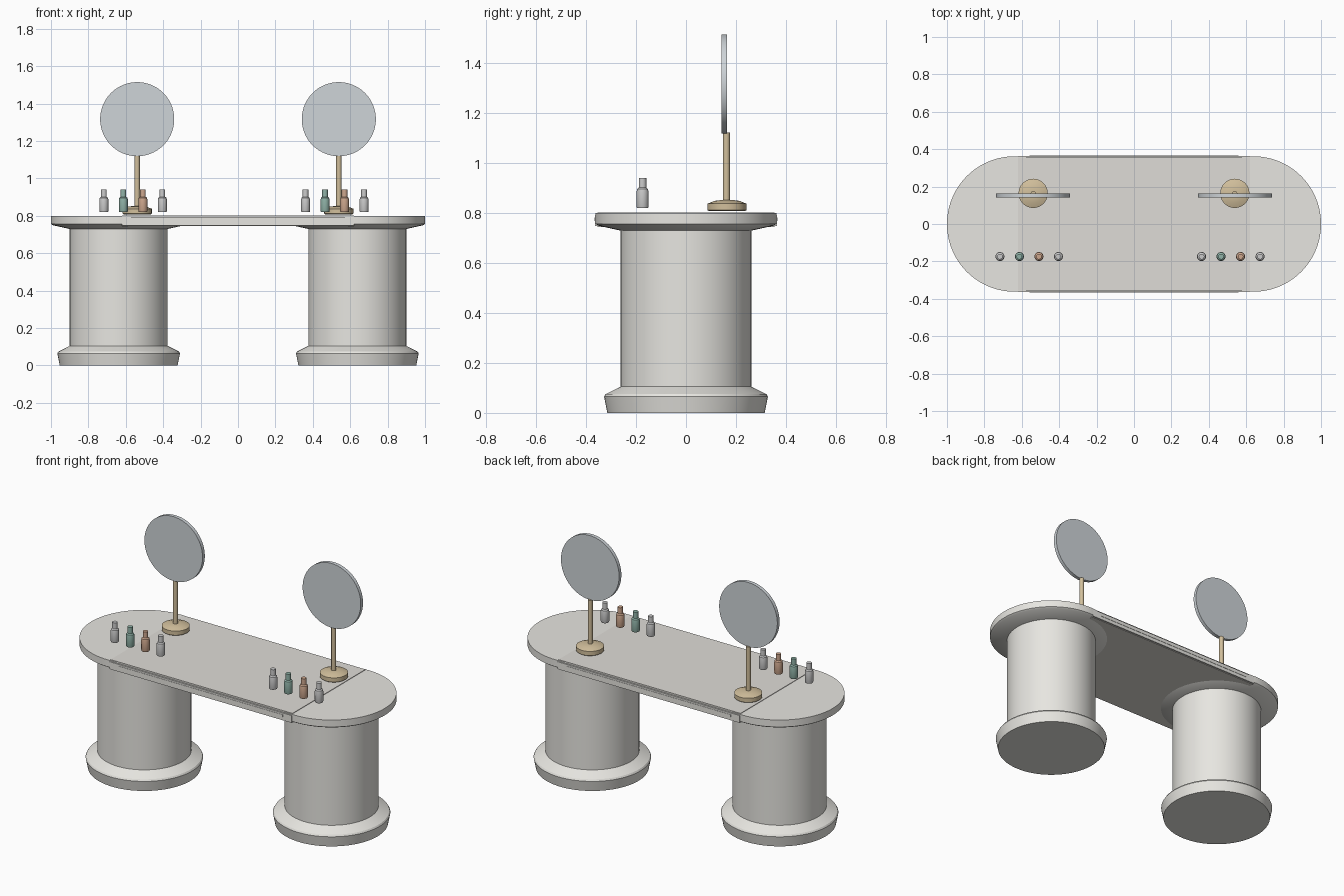
import bpy, bmesh, math
from mathutils import Matrix

if "Cube" in bpy.data.objects:
    bpy.data.objects.remove(bpy.data.objects["Cube"])


def material(name, rgb):
    m = bpy.data.materials.new(name)
    m.diffuse_color = (*rgb, 1)
    m.use_nodes = True
    m.node_tree.nodes["Principled BSDF"].inputs["Base Color"].default_value = m.diffuse_color
    return m


STONE = material("stone", (0.80, 0.79, 0.75))
PANEL = material("panel", (0.74, 0.72, 0.68))
BRASS = material("brass", (0.64, 0.52, 0.33))
GLASS = material("mirror_glass", (0.62, 0.66, 0.69))
GREEN = material("green_glass", (0.28, 0.45, 0.39))
COPPER = material("copper_glass", (0.62, 0.39, 0.27))
CLEAR = material("pale_glass", (0.78, 0.78, 0.75))


def finish(name, bm, mat, loc):
    bmesh.ops.recalc_face_normals(bm, faces=bm.faces)
    me = bpy.data.meshes.new(name)
    bm.to_mesh(me)
    bm.free()
    me.materials.append(mat)
    ob = bpy.data.objects.new(name, me)
    ob.location = loc
    bpy.context.collection.objects.link(ob)
    bpy.context.view_layer.objects.active = ob
    for o in bpy.context.selected_objects:
        o.select_set(False)
    ob.select_set(True)
    bpy.ops.object.shade_smooth_by_angle(angle=math.radians(30))
    return ob


def lathe(name, profile, mat, loc, n=64, rot=None):
    """Closed solid of revolution from (radius, height) points."""
    bm = bmesh.new()
    rings = [[bm.verts.new((r * math.cos(2 * math.pi * i / n),
                            r * math.sin(2 * math.pi * i / n), z)) for i in range(n)]
             for r, z in profile]
    for a, b in zip(rings, rings[1:]):
        for i in range(n):
            j = (i + 1) % n
            bm.faces.new((a[i], a[j], b[j], b[i]))
    bm.faces.new(rings[0][::-1])
    bm.faces.new(rings[-1])
    if rot:
        bm.transform(rot)
    return finish(name, bm, mat, loc)


def box(name, size, mat, loc):
    bm = bmesh.new()
    bmesh.ops.create_cube(bm, size=1)
    bm.transform(Matrix.Diagonal((*size, 1)))
    return finish(name, bm, mat, loc)


PEDESTAL = [(0.315, 0), (0.328, 0.065), (0.322, 0.075), (0.262, 0.105),
            (0.262, 0.73), (0.352, 0.75), (0.362, 0.757), (0.362, 0.80)]
STAND_BASE = [(0.072, 0.808), (0.078, 0.812), (0.078, 0.838), (0.05, 0.849), (0.02, 0.853)]
BOTTLE = [(0.022, 0.82), (0.024, 0.825), (0.024, 0.885), (0.022, 0.896),
          (0.015, 0.902), (0.015, 0.94)]
FACE_FRONT = Matrix.Rotation(math.radians(90), 4, 'X')

for side, s in (("left", -1), ("right", 1)):
    # Column with flared foot and round end of the top
    lathe(side + "_pedestal", PEDESTAL, STONE, (s * 0.638, 0, 0), 96)
    # Round mirror on a brass stand
    cx = s * 0.539
    lathe(side + "_mirror_base", STAND_BASE, BRASS, (cx, 0.164, 0), 48)
    lathe(side + "_mirror_pole", [(0.014, 0.84), (0.014, 1.122)], BRASS, (cx, 0.162, 0), 24)
    lathe(side + "_mirror", [(0.198, -0.011), (0.198, 0.011)], GLASS,
          (cx, 0.153, 1.317), 96, FACE_FRONT)
    # Row of bottles, same order on both sides
    for i, mat in enumerate((CLEAR, GREEN, COPPER, CLEAR)):
        lathe(f"{side}_bottle_{i + 1}", BOTTLE, mat,
              (cx - 0.178 + 0.1043 * i, -0.174, 0), 24)

# Centre panel of the top and its raised front and back trims
box("top_panel", (1.24, 0.71, 0.058), PANEL, (0, 0, 0.774))
for name, s in (("front_trim", -1), ("back_trim", 1)):
    box(name, (1.24, 0.012, 0.045), STONE, (0, s * 0.358, 0.7705))
    box(name + "_strip", (1.12, 0.005, 0.014), STONE, (0, s * 0.3635, 0.776))
